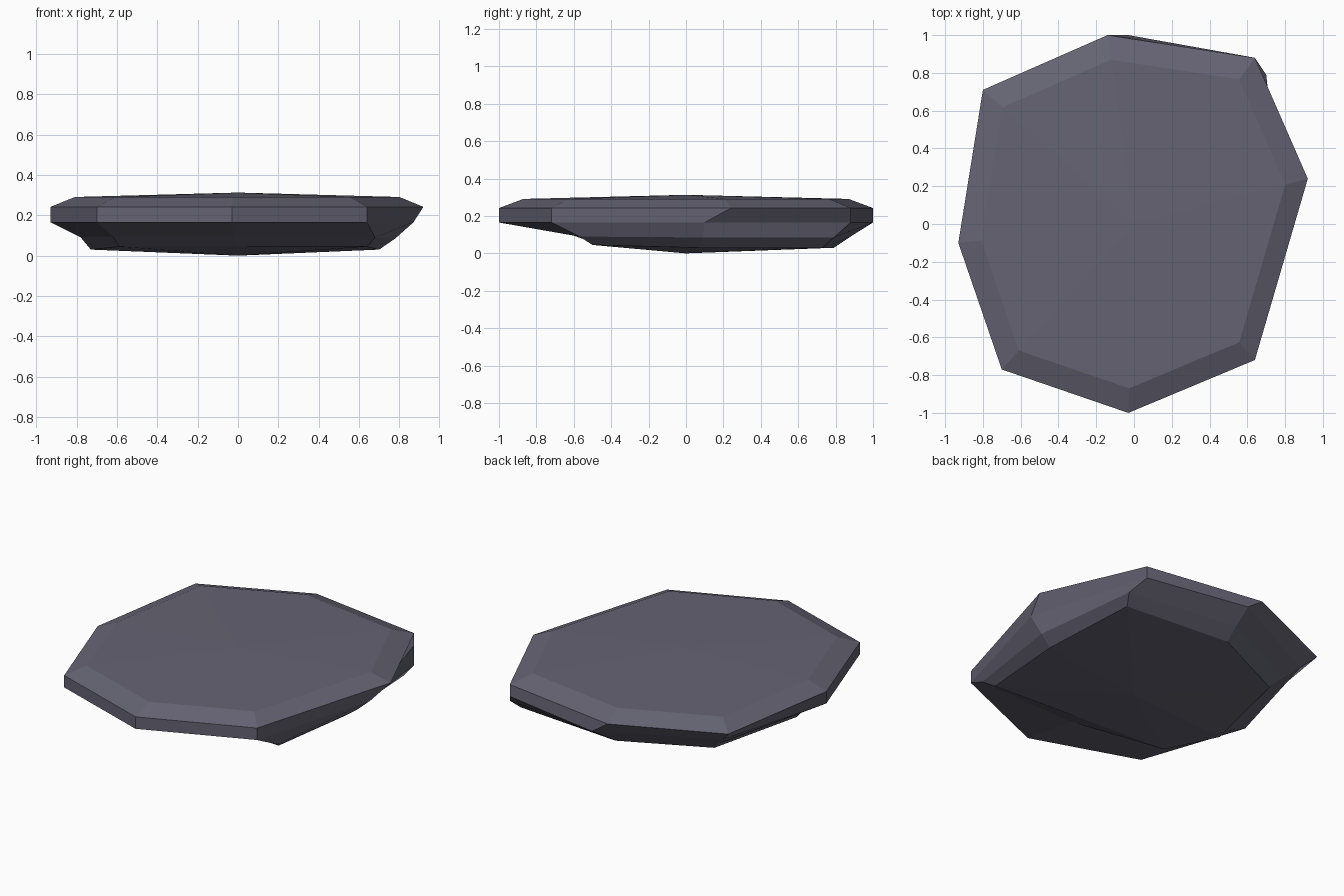
import bpy, bmesh

if "Cube" in bpy.data.objects:
    bpy.data.objects.remove(bpy.data.objects["Cube"])

# Column outlines, counter-clockwise from the right side
rim = [(.92, .24), (.64, .88), (-.14, 1.0), (-.80, .71),
       (-.93, -.10), (-.70, -.77), (-.03, -1.0), (.64, -.72)]
under_rim = [(.87, .10), (.64, .88), (-.03, 1.0), (-.72, .65),
             (-.93, -.10), (-.70, -.77), (-.03, -1.0), (.64, -.72)]
belly = [(.78, .09, .085), (.70, .79, .085), (-.04, .88, .09), (-.64, .59, .09),
         (-.78, -.09, .09), (-.62, -.50, .095), (-.02, -.60, .095), (.68, -.57, .09)]
base = [(.70, .07, .03), (.665, .73, .03), (-.05, .79, .03), (-.58, .54, .03),
        (-.73, -.09, .03), (-.59, -.43, .045), (.02, -.465, .045), (.64, -.50, .045)]

# Rings from bottom to top; the top ring is the rim drawn in
rings = [base, belly,
         [(x, y, .165) for x, y in under_rim],
         [(x, y, .242) for x, y in rim],
         [(x * .87, y * .87, .291) for x, y in rim]]

bm = bmesh.new()
loops = [[bm.verts.new(p) for p in ring] for ring in rings]
bottom = bm.verts.new((0, 0, 0))
top = bm.verts.new((0, 0, .313))
for i in range(8):
    j = (i + 1) % 8
    for a, b in zip(loops, loops[1:]):
        bm.faces.new((a[i], a[j], b[j], b[i]))
    bm.faces.new((loops[0][j], loops[0][i], bottom))
    bm.faces.new((loops[-1][i], loops[-1][j], top))
bmesh.ops.recalc_face_normals(bm, faces=bm.faces)

# Flat stone slab
mesh = bpy.data.meshes.new("flat_stone")
bm.to_mesh(mesh)
bm.free()
stone = bpy.data.objects.new("flat_stone", mesh)
bpy.context.collection.objects.link(stone)
mat = bpy.data.materials.new("purple grey stone")
mat.diffuse_color = (.13, .125, .17, 1)
mat.use_nodes = True
mat.node_tree.nodes["Principled BSDF"].inputs["Base Color"].default_value = mat.diffuse_color
mesh.materials.append(mat)
